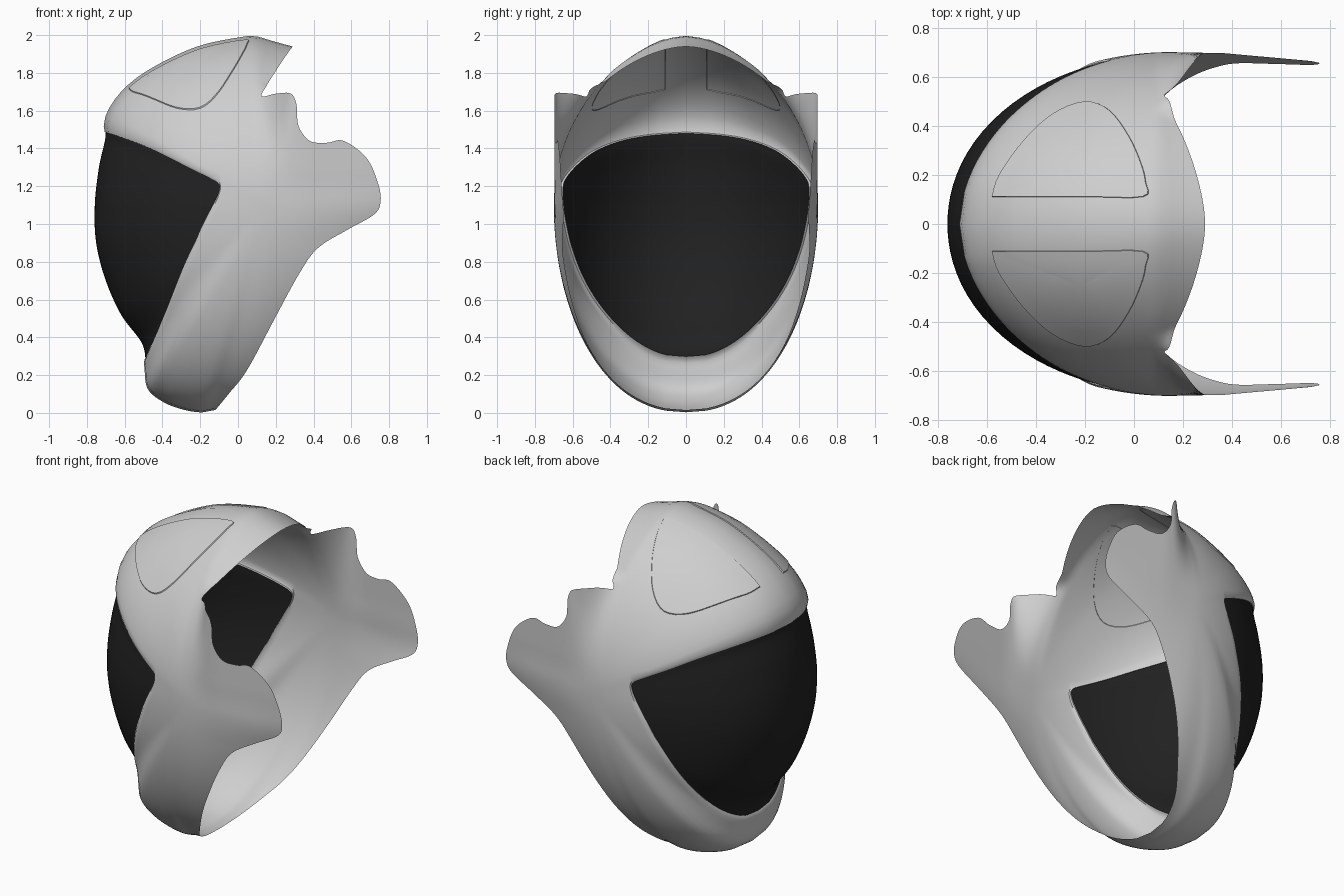
import bpy, bmesh, math
from mathutils import Vector

if "Cube" in bpy.data.objects:
    bpy.data.objects.remove(bpy.data.objects["Cube"])

CX, CZ, HALF = 0.15, 1.1, 0.70          # centre of the side outline, half width
CENTRE = Vector((CX, 0, CZ))


def material(name, v):
    m = bpy.data.materials.new(name)
    m.diffuse_color = (v, v, v, 1)
    m.use_nodes = True
    m.node_tree.nodes["Principled BSDF"].inputs["Base Color"].default_value = m.diffuse_color
    return m


SHELL = material("light grey", 0.62)
BLACK = material("visor black", 0.015)


def spline(pts, n):
    """Catmull-Rom through 2D points, n samples per segment."""
    out = []
    for i in range(len(pts) - 1):
        p = [Vector(pts[max(0, min(len(pts) - 1, i + k))]) for k in (-1, 0, 1, 2)]
        for j in range(n):
            t = j / n
            out.append(0.5 * (2 * p[1] + (p[2] - p[0]) * t
                       + (2 * p[0] - 5 * p[1] + 4 * p[2] - p[3]) * t * t
                       + (3 * p[1] - p[0] - 3 * p[2] + p[3]) * t ** 3))
    return out + [Vector(pts[-1])]


def smooth(a, b, x):
    t = max(0.0, min(1.0, (x - a) / (b - a)))
    return t * t * (3 - 2 * t)


# Side outline (x, z); the rear part is only implied, the shell is open there
OUTLINE = [(.08, 2), (-.2, 1.945), (-.45, 1.83), (-.6, 1.72), (-.69, 1.6), (-.712, 1.51),
           (-.717, 1.45), (-.75, 1.3), (-.772, 1.1), (-.765, .9), (-.715, .7), (-.63, .51),
           (-.52, .36), (-.497, .25), (-.48, .13), (-.4, .06), (-.3, .02), (-.2, .003),
           (-.12, .015), (.15, .05), (.6, .3), (1.2, .7), (1.7, 1.2), (1.3, 1.6),
           (.7, 1.85), (.29, 1.94), (.08, 2)]
A0 = math.atan2(2 - CZ, .08 - CX)


def turn(x, z):
    return (math.atan2(z - CZ, x - CX) - A0) % (2 * math.pi)


POLAR = sorted((turn(p.x, p.y), math.hypot(p.x - CX, p.y - CZ)) for p in spline(OUTLINE, 8)[:-1])
POLAR.append((POLAR[0][0] + 2 * math.pi, POLAR[0][1]))


def radius(a):
    for (a1, r1), (a2, r2) in zip(POLAR, POLAR[1:]):
        if a1 <= a <= a2:
            return r1 + (r2 - r1) * (a - a1) / max(a2 - a1, 1e-9)
    return POLAR[0][1]


def to_dir(p, on_edge=False):
    """Side-view point to a direction on the unit half sphere."""
    d = Vector((p[0] - CX, p[1] - CZ))
    lam = 1.0 if on_edge else min(1.0, d.length / radius(turn(p[0], p[1])))
    d.normalize()
    return Vector((d.x * lam, math.sqrt(max(0, 1 - lam * lam)), d.y * lam))


def skin(n, scale=1.0):
    """Half-sphere direction to a point on the helmet skin."""
    r = radius(turn(CX + n.x, CZ + n.z))
    x, z = CX + n.x * r, CZ + n.z * r
    s = n.z / max(1e-6, math.hypot(n.x, n.z))
    e = .49 + .11 * max(s, 0) - .04 * max(-s, 0)
    y = HALF * max(n.y, 0) ** (2 * e)
    # ear flaps flare outward behind the dome
    w = smooth(.08, .3, x) * smooth(.9, 1.3, z) * (1 - smooth(1.70, 1.76, z))
    y += (.697 - .09 * max(0, x - .35) - y) * w
    return CENTRE + (Vector((x, y, z)) - CENTRE) * scale


def build(name, rows, mat):
    """Make a mirrored grid surface from rows of points."""
    bm = bmesh.new()
    for side in (1, -1):
        g = [[bm.verts.new((p.x, p.y * side, p.z)) for p in row] for row in rows]
        for r1, r2 in zip(g, g[1:]):
            for i in range(len(r1) - 1):
                bm.faces.new((r1[i], r1[i + 1], r2[i + 1], r2[i]))
    bmesh.ops.remove_doubles(bm, verts=bm.verts, dist=0.0004)
    bmesh.ops.dissolve_degenerate(bm, edges=bm.edges, dist=0.0001)
    bmesh.ops.recalc_face_normals(bm, faces=bm.faces)
    bm.normal_update()
    if sum(f.normal.dot(f.calc_center_median() - CENTRE) * f.calc_area() for f in bm.faces) < 0:
        bmesh.ops.reverse_faces(bm, faces=bm.faces)
    me = bpy.data.meshes.new(name)
    bm.to_mesh(me)
    bm.free()
    me.materials.append(mat)
    ob = bpy.data.objects.new(name, me)
    bpy.context.collection.objects.link(ob)
    bpy.ops.object.select_all(action='DESELECT')
    ob.select_set(True)
    bpy.context.view_layer.objects.active = ob
    bpy.ops.object.shade_smooth_by_angle(angle=math.radians(40))
    return ob


# Visor opening and rear edge, matched point by point from crown to chin
INNER = [(-.705, 1.487), (-.6, 1.455), (-.45, 1.395), (-.3, 1.32), (-.2, 1.27), (-.15, 1.245),
         (-.115, 1.225), (-.1, 1.205), (-.1, 1.185), (-.105, 1.165), (-.115, 1.14), (-.13, 1.11),
         (-.15, 1.07), (-.175, 1.02), (-.2, .97), (-.23, .9), (-.26, .84), (-.3, .75),
         (-.34, .65), (-.38, .55), (-.43, .43), (-.475, .33), (-.497, .28)]
OUTER = [(.29, 1.94), (.26, 1.9), (.2, 1.81), (.15, 1.73), (.125, 1.675), (.2, 1.69),
         (.28, 1.69), (.31, 1.63), (.32, 1.52), (.38, 1.44), (.47, 1.43), (.56, 1.44),
         (.68, 1.35), (.74, 1.22), (.755, 1.12), (.72, 1.05), (.58, .97), (.42, .87),
         (.32, .73), (.2, .51), (.05, .23), (-.05, .1), (-.12, .015)]


def directions(pts):
    c = spline(pts, 6)
    return [to_dir(p, i in (0, len(c) - 1)) for i, p in enumerate(c)]


inner, outer = directions(INNER), directions(OUTER)

# Shell: ribs from the visor opening to the rear edge, with a turned-in rim
rows = []
for a, b in zip(inner, outer):
    ang = a.angle(b)
    row = [skin(a, .972), skin(a, .99)]
    for k in range(25):
        t = .02 + .98 * k / 24
        row.append(skin((a * math.sin((1 - t) * ang) + b * math.sin(t * ang)) / math.sin(ang)))
    rows.append(row)
build("helmet_shell", rows, SHELL)

# Visor: ribs from the opening edge to the centre line
a1 = math.atan2(inner[0].z, inner[0].x)
a2 = math.atan2(inner[-1].z, inner[-1].x) + 2 * math.pi
rows = []
for i, a in enumerate(inner):
    th = a1 + (a2 - a1) * i / (len(inner) - 1)
    c = Vector((math.cos(th), 0, math.sin(th)))
    rows.append([skin(a.lerp(c, k / 20).normalized(), .985) for k in range(21)])
build("visor", rows, BLACK)


# Crown panels: thin plates laid on the dome, outlined in the top view (x, y)
def on_dome(x, y, scale):
    lo, hi = 1.3, 2.02
    for _ in range(30):
        mid = (lo + hi) / 2
        if skin(to_dir((x, mid))).y > y:
            lo = mid
        else:
            hi = mid
    return CENTRE + (Vector((x, y, lo)) - CENTRE) * scale


PANEL = [(-.58, .11), (-.55, .2), (-.45, .34), (-.33, .45), (-.2, .5), (-.1, .465), (-.02, .36),
         (.03, .25), (.05, .17), (.04, .11), (-.2, .11), (-.4, .11), (-.58, .11)]
mid = Vector((-.22, .25))
rows = []
for r, s in ((0, 1.006), (.25, 1.006), (.5, 1.006), (.75, 1.006), (.985, 1.006), (1, .996)):
    rows.append([on_dome(*(mid + (p - mid) * r), s) for p in spline(PANEL, 4)])
build("crown_panels", rows, SHELL)
